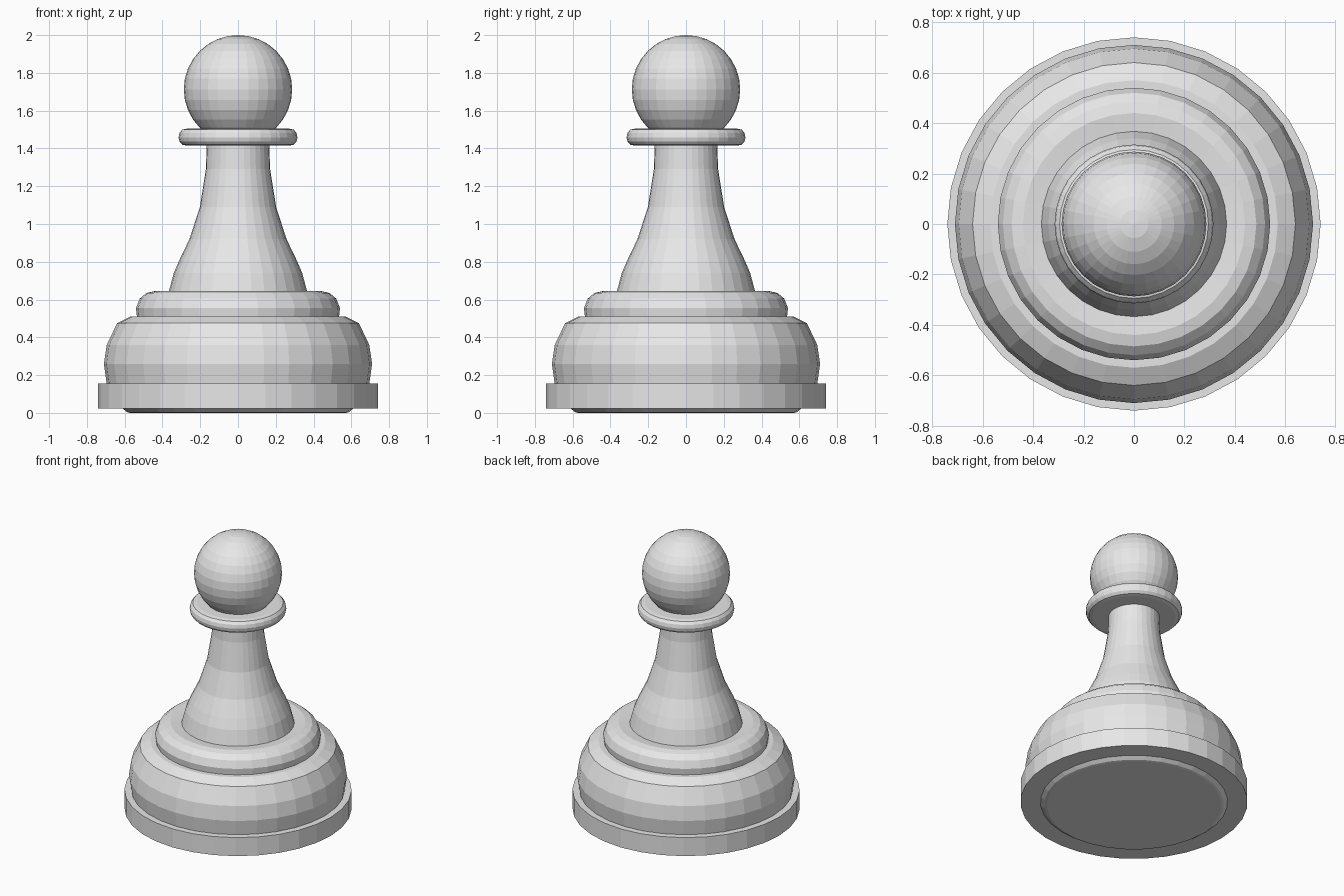
import bpy, bmesh, math

if "Cube" in bpy.data.objects:
    bpy.data.objects.remove(bpy.data.objects["Cube"])

SIDES = 32

grey = bpy.data.materials.new("light_grey")
grey.diffuse_color = (0.8, 0.8, 0.8, 1)
grey.use_nodes = True
grey.node_tree.nodes["Principled BSDF"].inputs["Base Color"].default_value = grey.diffuse_color


def lathe(name, profile):
    """Spin (radius, height) points about z and cap open ends."""
    bm = bmesh.new()
    rings = []
    for r, z in profile:
        if r == 0:
            rings.append([bm.verts.new((0, 0, z))] * SIDES)
        else:
            rings.append([bm.verts.new((r * math.cos(2 * math.pi * i / SIDES),
                                        r * math.sin(2 * math.pi * i / SIDES), z))
                          for i in range(SIDES)])
    for low, high in zip(rings, rings[1:]):
        for i in range(SIDES):
            j = (i + 1) % SIDES
            bm.faces.new(dict.fromkeys((low[i], low[j], high[j], high[i])))
    if profile[0][0]:
        bm.faces.new(rings[0][::-1])
    if profile[-1][0]:
        bm.faces.new(rings[-1])
    bmesh.ops.recalc_face_normals(bm, faces=bm.faces)
    mesh = bpy.data.meshes.new(name)
    bm.to_mesh(mesh)
    bm.free()
    mesh.materials.append(grey)
    obj = bpy.data.objects.new(name, mesh)
    bpy.context.collection.objects.link(obj)
    return obj


# Foot: small bevelled pad under the plinth
lathe("foot_pad", [(0.57, 0), (0.585, 0.003), (0.61, 0.022)])
lathe("plinth", [(0.74, 0.022), (0.74, 0.155)])

# Bulging base and the ring on top of it
lathe("base", [(0.695, 0.155), (0.71, 0.26), (0.695, 0.36),
               (0.64, 0.475), (0.57, 0.51)])
lathe("base_ring", [(0.535, 0.51), (0.54, 0.555), (0.52, 0.605),
                    (0.485, 0.635), (0.44, 0.645), (0.36, 0.637)])

# Flared stem
lathe("stem", [(0.368, 0.635), (0.34, 0.74), (0.31, 0.81), (0.257, 0.92),
               (0.202, 1.09), (0.17, 1.29), (0.165, 1.43)])

# Rounded collar
lathe("collar", [(0.27, 1.415), (0.295, 1.42), (0.31, 1.437), (0.315, 1.458),
                 (0.31, 1.482), (0.295, 1.5), (0.27, 1.505)])

# Round head
R, CZ = 0.287, 1.713
lathe("head", [(0 if k in (0, 16) else R * math.sin(math.pi * k / 16),
                CZ - R * math.cos(math.pi * k / 16)) for k in range(17)])
